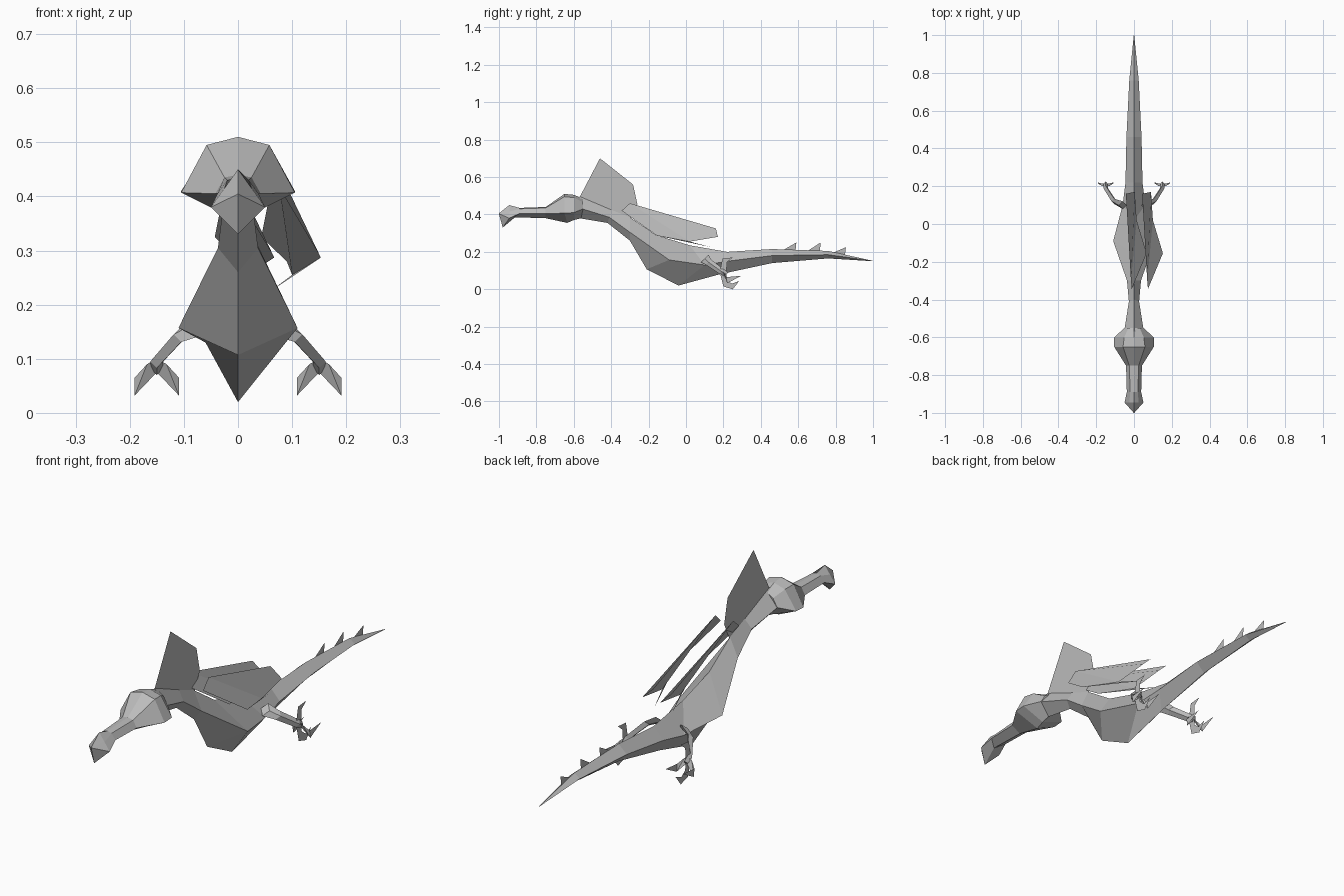
import bpy, bmesh
from mathutils import Vector

cube = bpy.data.objects.get("Cube")
if cube:
    bpy.data.objects.remove(cube, do_unlink=True)

grey = bpy.data.materials.new("stone_grey")
grey.use_nodes = True
grey.diffuse_color = (0.5, 0.5, 0.5, 1)
grey.node_tree.nodes["Principled BSDF"].inputs["Base Color"].default_value = (0.5, 0.5, 0.5, 1)


def finish(name, bm):
    bmesh.ops.remove_doubles(bm, verts=bm.verts, dist=0.0005)
    bmesh.ops.recalc_face_normals(bm, faces=bm.faces)
    mesh = bpy.data.meshes.new(name)
    bm.to_mesh(mesh)
    bm.free()
    mesh.materials.append(grey)
    obj = bpy.data.objects.new(name, mesh)
    bpy.context.scene.collection.objects.link(obj)
    return obj


def loft(name, halves):
    """Skin rings given as half outlines from the top point to the bottom point."""
    bm = bmesh.new()
    rings = []
    for half in halves:
        ring = half + [(-x, y, z) for x, y, z in half[-2:0:-1]]
        rings.append([bm.verts.new(p) for p in ring])
    n = len(rings[0])
    for a, b in zip(rings, rings[1:]):
        for i in range(n):
            j = (i + 1) % n
            bm.faces.new((a[i], a[j], b[j], b[i]))
    bm.faces.new(rings[0])
    bm.faces.new(rings[-1])
    return finish(name, bm)


def sheet(name, points, faces):
    bm = bmesh.new()
    verts = [bm.verts.new(p) for p in points]
    for f in faces:
        bm.faces.new([verts[i] for i in f])
    return finish(name, bm)


def plate(name, x, outline):
    """Thin upright blade drawn in the side plane."""
    return sheet(name, [(x, y, z) for y, z in outline], [range(len(outline))])


def limb(name, joints):
    """Four-sided tapered limb through (point, radius) joints."""
    bm = bmesh.new()
    rings = []
    for p, r in joints:
        offsets = ((r, 0, 0), (0, r, r), (-r, 0, 0), (0, -r, -r))
        rings.append([bm.verts.new(Vector(p) + Vector(o)) for o in offsets])
    for a, b in zip(rings, rings[1:]):
        for i in range(4):
            j = (i + 1) % 4
            bm.faces.new((a[i], a[j], b[j], b[i]))
    bm.faces.new(rings[0])
    bm.faces.new(rings[-1])
    return finish(name, bm)


# Body and tail: top y, z; side y, half width, z; bottom y, z
body_rows = [
    (-.57, .497, -.555, .05, .43, -.57, .38),
    (-.40, .425, -.41, .027, .385, -.42, .355),
    (-.30, .385, -.30, .037, .305, -.30, .26),
    (-.16, .29, -.09, .11, .157, -.21, .107),
    (.02, .235, .10, .06, .13, -.04, .02),
    (.22, .20, .22, .045, .15, .18, .08),
    (.46, .215, .46, .04, .18, .46, .14),
    (.76, .205, .76, .025, .185, .76, .165),
    (1, .152, 1, .001, .151, 1, .15),
]
loft("body_and_tail", [[(0, ty, tz), (w, sy, sz), (0, by, bz)]
                       for ty, tz, sy, w, sz, by, bz in body_rows])

# Head, snout and beak: y, top, upper corner, side corner, bottom y, bottom z
head_rows = [
    (-1, .406, .001, .405, .001, .404, -1, .403),
    (-.945, .45, .025, .415, .05, .38, -.98, .33),
    (-.89, .435, .02, .43, .038, .405, -.92, .385),
    (-.75, .44, .025, .435, .042, .405, -.75, .38),
    (-.65, .51, .058, .495, .105, .407, -.635, .355),
    (-.60, .505, .052, .49, .105, .41, -.60, .37),
    (-.55, .485, .03, .465, .05, .43, -.56, .38),
]
loft("head", [[(0, y, t), (ux, y, uz), (sx, y, sz), (0, by, bz)]
              for y, t, ux, uz, sx, sz, by, bz in head_rows])

# Tall fin on the neck and small spikes on the tail
plate("neck_fin", 0, [(-.57, .49), (-.46, .70), (-.283, .56), (-.26, .455),
                      (-.30, .37), (-.40, .41)])
for i, (y, z, peak) in enumerate([(.52, .21, .25), (.65, .205, .25), (.785, .195, .225)]):
    plate(f"tail_spike_{i + 1}", 0, [(y, z), (y + .07, peak), (y + .065, z - .01)])

# Folded wings: the same blade set side by side
wing = [(.07, -.30, .46), (.043, .16, .325), (.09, .17, .28), (.10, .02, .255),
        (.06, .135, .225), (.153, -.155, .287), (.074, -.344, .42)]
for name, shift in (("left_wing", 0), ("right_wing", -.086)):
    sheet(name, [(x + shift, y, z) for x, y, z in wing],
          [(0, 1, 2, 3), (0, 3, 5, 6), (3, 4, 5)])

# Trailing legs with clawed feet
for side, s in (("left", 1), ("right", -1)):
    limb(side + "_leg", [((s * .06, .10, .165), .02), ((s * .105, .12, .145), .014),
                         ((s * .15, .19, .095), .012), ((s * .15, .215, .08), .01)])
    plate(side + "_middle_toe", s * .15, [(.18, .095), (.20, .015), (.25, 0), (.285, .045),
                                          (.245, .03), (.22, .05), (.215, .095)])
    plate(side + "_rear_toe", s * .15, [(.18, .09), (.195, .165), (.25, .17),
                                        (.22, .145), (.215, .085)])
    for label, d in (("outer", 1), ("inner", -1)):
        tip = s * (.15 + d * .041)
        near = s * (.15 + d * .018)
        sheet(f"{side}_{label}_toe",
              [(s * .15, .20, .10), (near, .20, .09), (tip, .215, .065),
               (tip, .22, .032), (s * .15, .21, .075), (tip, .295, .072)],
              [(0, 1, 3, 4), (1, 2, 3), (2, 5, 3)])
